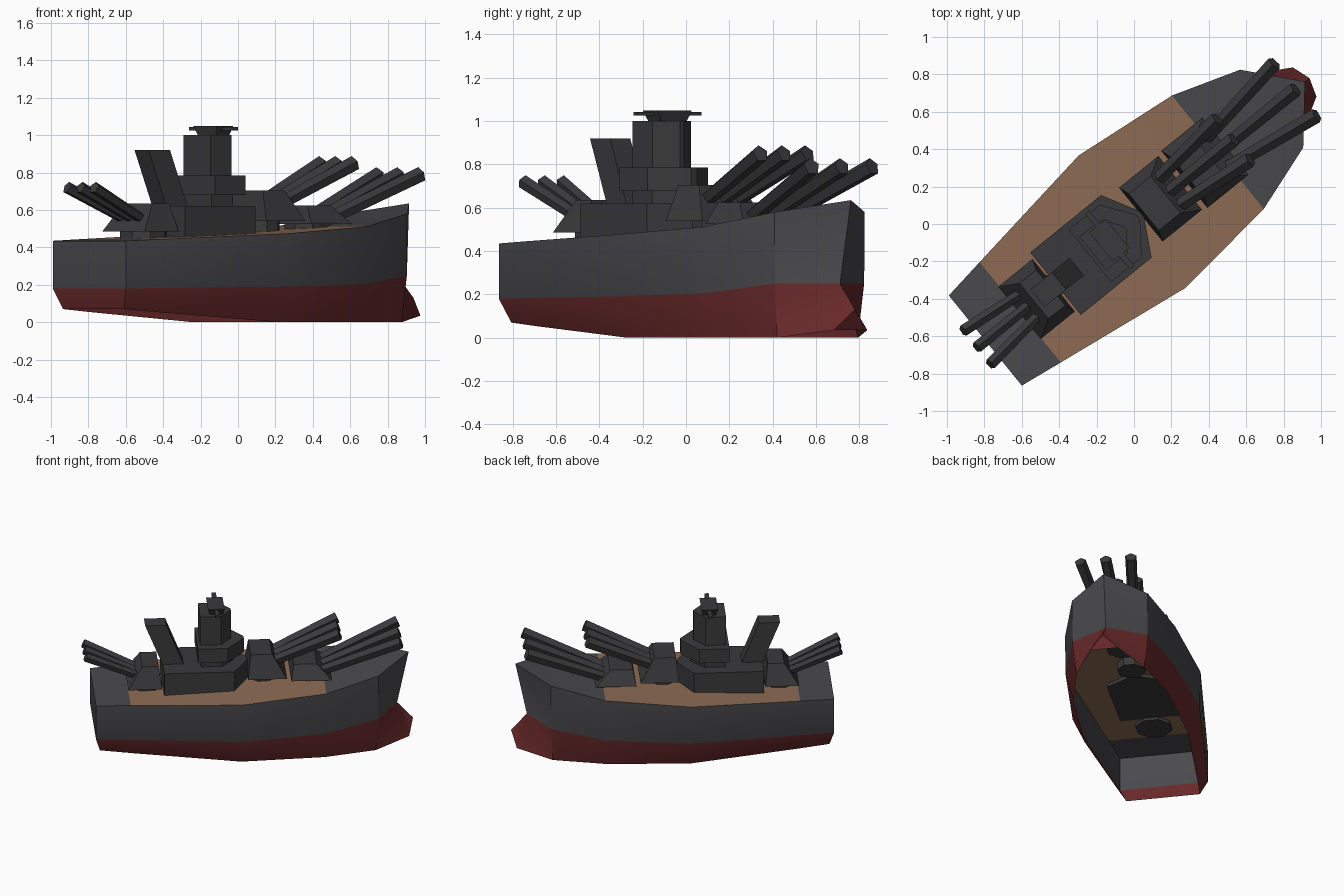
import bpy, bmesh, math
from mathutils import Matrix, Vector

if "Cube" in bpy.data.objects:
    bpy.data.objects.remove(bpy.data.objects["Cube"])

# The ship is built along +x, then turned about z
WORLD = Matrix.Rotation(math.radians(39), 4, 'Z') @ Matrix.Translation((0, 0.016, 0))


def material(name, rgb):
    m = bpy.data.materials.new(name)
    m.diffuse_color = (*rgb, 1)
    m.use_nodes = True
    m.node_tree.nodes["Principled BSDF"].inputs["Base Color"].default_value = m.diffuse_color
    return m


HULL_GREY = material("hull_grey", (0.068, 0.066, 0.073))
DARK_GREY = material("dark_grey", (0.042, 0.042, 0.045))
RED = material("hull_red", (0.14, 0.022, 0.023))
BROWN = material("deck_brown", (0.27, 0.15, 0.09))


def add(name, verts, faces, mats, indices=None, smooth=False, fix=True):
    me = bpy.data.meshes.new(name)
    me.from_pydata([WORLD @ Vector(v) for v in verts], [], faces)
    for m in mats:
        me.materials.append(m)
    if indices:
        for p, i in zip(me.polygons, indices):
            p.material_index = i
    bm = bmesh.new()
    bm.from_mesh(me)
    bmesh.ops.recalc_face_normals(bm, faces=bm.faces)
    bm.to_mesh(me)
    bm.free()
    ob = bpy.data.objects.new(name, me)
    bpy.context.collection.objects.link(ob)
    if smooth:
        bpy.context.view_layer.objects.active = ob
        ob.select_set(True)
        bpy.ops.object.shade_smooth_by_angle(angle=math.radians(35))
        ob.select_set(False)
    return ob


def loft(name, bottom, top, z0, z1, mat=DARK_GREY):
    """Closed solid between two outlines with the same point count."""
    n = len(bottom)
    verts = [(x, y, z0) for x, y in bottom] + [(x, y, z1) for x, y in top]
    faces = [(i, (i + 1) % n, n + (i + 1) % n, n + i) for i in range(n)]
    faces += [tuple(range(n))[::-1], tuple(range(n, 2 * n))]
    return add(name, verts, faces, [mat])


def rect(a, b, h):
    return [(a, -h), (b, -h), (b, h), (a, h)]


def pointed(a, c, nose, h):
    return [(a, -h), (c, -h), (nose, -h * 0.1), (nose, h * 0.1), (c, h), (a, h)]


def ring(cx, r, n=8):
    return [(cx + r * math.cos(math.tau * (i + .5) / n), r * math.sin(math.tau * (i + .5) / n))
            for i in range(n)]


# Hull: each station is (x, half width, z) at keel, waterline and deck
stations = [
    ((-0.98, 0.26, 0.07), (-1.01, 0.31, 0.18), (-1.01, 0.31, 0.435)),
    ((-0.76, 0.285, 0.053), (-0.77, 0.345, 0.183), (-0.77, 0.345, 0.445)),
    ((0.0, 0.365, 0.0), (0.0, 0.45, 0.19), (0.0, 0.455, 0.475)),
    ((0.585, 0.33, 0.0), (0.59, 0.385, 0.205), (0.59, 0.39, 0.512)),
    ((0.945, 0.24, 0.0), (0.96, 0.265, 0.25), (0.96, 0.268, 0.58)),
    ((1.187, 0.10, 0.035), (1.11, 0.0, 0.25), (1.19, 0.0, 0.635)),
]
verts, faces, idx = [], [], []
for st in stations:
    for s in (-1, 1):
        verts += [(x, s * w, z) for x, w, z in st]
for i in range(len(stations) - 1):
    for s in (0, 3):
        a, b = 6 * i + s, 6 * (i + 1) + s
        faces += [(a, b, b + 1, a + 1), (a + 1, b + 1, b + 2, a + 2)]
        idx += [0, 1]
    a, b = 6 * i, 6 * (i + 1)
    faces.append((a + 2, b + 2, b + 5, a + 5))          # deck strip
    idx.append(2 if 1 <= i <= 2 else 1)
faces += [(0, 1, 4, 3), (1, 2, 5, 4)]                    # transom
idx += [0, 1]
tip, e = len(verts), 30
verts.append((1.22, 0, 0.13))                            # ram bow
faces += [(e + 1, tip, e), (e + 4, e + 3, tip), (e, tip, e + 3)]
idx += [0, 0, 0]
hull = add("hull", verts, faces, [RED, HULL_GREY, BROWN], idx)
bm = bmesh.new()
bm.from_mesh(hull.data)
bmesh.ops.remove_doubles(bm, verts=bm.verts, dist=1e-4)
bmesh.ops.recalc_face_normals(bm, faces=bm.faces)
deck = max((f for f in bm.faces if f.material_index == 2), key=lambda f: f.calc_area())
if deck.normal.z < 0:
    bmesh.ops.reverse_faces(bm, faces=bm.faces)
bm.to_mesh(hull.data)
bm.free()
bpy.context.view_layer.objects.active = hull
hull.select_set(True)
bpy.ops.object.shade_smooth_by_angle(angle=math.radians(35))
hull.select_set(False)

# Superstructure tiers
for name, a, c, nose, h, z0, z1 in [
    ("superstructure", -0.527, -0.04, 0.065, 0.215, 0.45, 0.62),
    ("bridge_neck", -0.265, -0.12, -0.03, 0.12, 0.61, 0.69),
    ("bridge", -0.29, -0.08, 0.04, 0.18, 0.68, 0.785),
    ("tower", -0.27, -0.125, -0.05, 0.115, 0.78, 1.0),
]:
    o = pointed(a, c, nose, h)
    loft(name, o, o, z0, z1)

# Rangefinder on the tower
loft("rangefinder_head", rect(-0.20, -0.11, 0.075), rect(-0.215, -0.10, 0.10), 0.995, 1.05)
loft("rangefinder_bar", rect(-0.17, -0.14, 0.19), rect(-0.17, -0.14, 0.19), 1.025, 1.043)

# Raked funnel
loft("funnel", rect(-0.52, -0.375, 0.06), rect(-0.65, -0.503, 0.06), 0.6, 0.92)


# Turrets with three diverging barrels
def barrel(name, p, q, r0, r1, n=5):
    p, q = Vector(p), Vector(q)
    d = (q - p).normalized()
    side = d.cross(Vector((0, 0, 1))).normalized()
    up = side.cross(d)
    vs = []
    for c, r in ((p, r0), (q, r1)):
        for i in range(n):
            t = math.tau * i / n
            vs.append(c + r * (math.cos(t) * up + math.sin(t) * side))
    fs = [(i, (i + 1) % n, n + (i + 1) % n, n + i) for i in range(n)]
    fs += [tuple(range(n))[::-1], tuple(range(n, 2 * n))]
    add(name, vs, fs, [DARK_GREY])


def turret(name, back, front, h, z0, z1, base_r, root, end, spread, r):
    s = 1 if front > back else -1
    top = rect(back + 0.02 * s, front - 0.10 * s, h * 0.68)
    loft(name + "_house", rect(back, front, h), top, z0, z1)
    mid = (back + front) / 2 - 0.02 * s
    loft(name + "_base", ring(mid, base_r), ring(mid, base_r), 0.43, z0 + 0.01)
    for k in (-1, 0, 1):
        barrel(f"{name}_barrel_{k + 2}", (root[0], k * spread[0], root[1]),
               (end[0], k * spread[1], end[1]), r * 0.85, r)


turret("fore_turret", 0.36, 0.64, 0.195, 0.525, 0.625, 0.12,
       (0.50, 0.525), (1.125, 0.79), (0.085, 0.18), 0.042)
turret("raised_turret", 0.06, 0.33, 0.185, 0.54, 0.705, 0.10,
       (0.20, 0.62), (0.70, 0.85), (0.085, 0.14), 0.042)
turret("aft_turret", -0.54, -0.775, 0.18, 0.485, 0.635, 0.13,
       (-0.66, 0.53), (-1.07, 0.72), (0.07, 0.115), 0.033)
